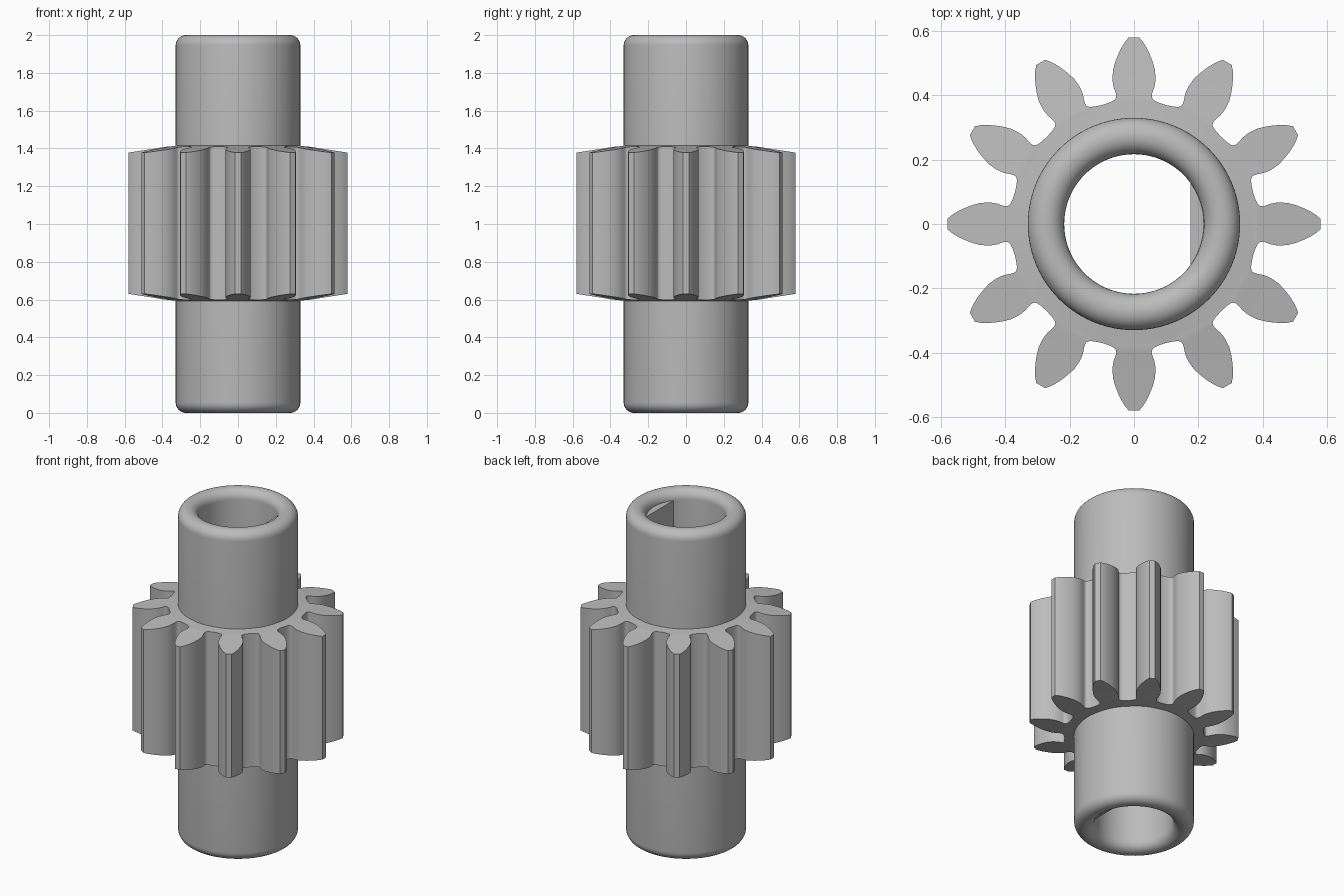
import bpy, bmesh, math
from mathutils import Vector

cube = bpy.data.objects.get("Cube")
if cube:
    bpy.data.objects.remove(cube, do_unlink=True)

TEETH = 12
OUTER, BORE, FILLET, HEIGHT = 0.33, 0.217, 0.055, 2.0
FLAT_X = 0.175
MID, HALF_WIDTH, CONE_SLOPE = 1.004, 0.414, 0.16

steel = bpy.data.materials.new("plain grey steel")
grey = (0.5, 0.5, 0.5, 1)
steel.use_nodes = True
steel.diffuse_color = grey
steel.node_tree.nodes["Principled BSDF"].inputs["Base Color"].default_value = grey


def finish(bm, name, angle):
    bmesh.ops.remove_doubles(bm, verts=bm.verts, dist=0.0002)
    bmesh.ops.recalc_face_normals(bm, faces=bm.faces)
    mesh = bpy.data.meshes.new(name)
    bm.to_mesh(mesh)
    bm.free()
    mesh.materials.append(steel)
    obj = bpy.data.objects.new(name, mesh)
    bpy.context.collection.objects.link(obj)
    bpy.ops.object.select_all(action='DESELECT')
    obj.select_set(True)
    bpy.context.view_layer.objects.active = obj
    bpy.ops.object.shade_smooth_by_angle(angle=math.radians(angle))
    return obj


# Hollow shaft: a closed ring profile with rounded corners, spun round z
def make_shaft(segments=96, steps=8):
    corners = [(OUTER - FILLET, FILLET, -90), (OUTER - FILLET, HEIGHT - FILLET, 0),
               (BORE + FILLET, HEIGHT - FILLET, 90), (BORE + FILLET, FILLET, 180)]
    profile = []
    for r, z, start in corners:
        for i in range(steps + 1):
            a = math.radians(start + 90 * i / steps)
            profile.append((r + FILLET * math.cos(a), z + FILLET * math.sin(a)))
    bm = bmesh.new()
    rings = []
    for s in range(segments):
        a = math.tau * s / segments
        rings.append([bm.verts.new((r * math.cos(a), r * math.sin(a), z)) for r, z in profile])
    n = len(profile)
    for s in range(segments):
        p, q = rings[s], rings[(s + 1) % segments]
        for i in range(n):
            j = (i + 1) % n
            bm.faces.new((p[i], q[i], q[j], p[j]))
    finish(bm, "hollow_shaft", 40)


# Drive flat: a circle segment filling one side of the bore
def make_flat(steps=16):
    radius = BORE + 0.004
    reach = math.acos(FLAT_X / radius)
    bm = bmesh.new()
    verts = []
    for i in range(steps + 1):
        a = reach * (2 * i / steps - 1)
        verts.append(bm.verts.new((radius * math.cos(a), radius * math.sin(a), FILLET)))
    face = bm.faces.new(verts)
    ext = bmesh.ops.extrude_face_region(bm, geom=[face])
    top = [g for g in ext["geom"] if isinstance(g, bmesh.types.BMVert)]
    bmesh.ops.translate(bm, verts=top, vec=(0, 0, HEIGHT - 2 * FILLET))
    finish(bm, "bore_flat", 30)


# Half tooth, tip to root: distance from the axis and half width
TOOTH = [(0.580, 0.016), (0.566, 0.028), (0.550, 0.038), (0.530, 0.048),
         (0.505, 0.058), (0.480, 0.065), (0.455, 0.067), (0.440, 0.066),
         (0.425, 0.063), (0.408, 0.057), (0.398, 0.055), (0.390, 0.057),
         (0.384, 0.063), (0.378, 0.075)]
for r in (0.383, 0.31):
    TOOTH.append((r * math.cos(math.pi / TEETH), r * math.sin(math.pi / TEETH)))


# Gear: ladders of quads with gently conical ends
def make_gear():
    bm = bmesh.new()
    for t in range(TEETH):
        a = math.tau * t / TEETH
        out = Vector((math.cos(a), math.sin(a), 0))
        side = Vector((-out.y, out.x, 0))

        def vert(along, across, end):
            p = out * along + side * across
            half = HALF_WIDTH - CONE_SLOPE * max(0, p.length - OUTER)
            p.z = MID + end * half
            return bm.verts.new(p)

        rows = [{(s, e): vert(d, s * w, e) for s in (-1, 1) for e in (-1, 1)}
                for d, w in TOOTH]
        tip = rows[0]
        bm.faces.new((tip[-1, -1], tip[1, -1], tip[1, 1], tip[-1, 1]))
        for i in range(len(rows) - 1):
            p, q = rows[i], rows[i + 1]
            for e in (-1, 1):
                bm.faces.new((p[-1, e], p[1, e], q[1, e], q[-1, e]))
            if i < len(rows) - 2:
                for s in (-1, 1):
                    bm.faces.new((p[s, -1], p[s, 1], q[s, 1], q[s, -1]))
    finish(bm, "gear_teeth", 35)


make_shaft()
make_flat()
make_gear()
